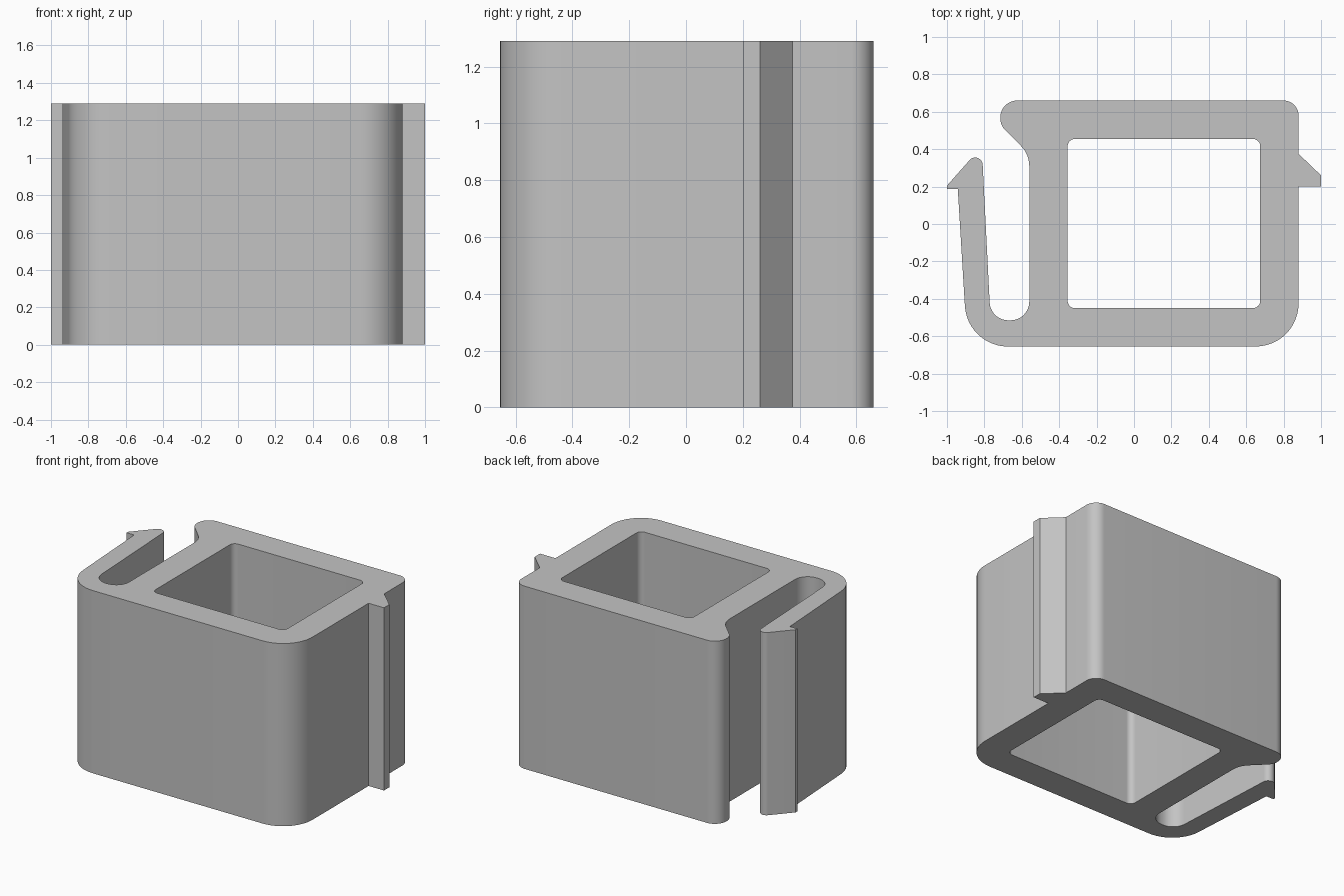
import bpy
from math import pi, radians, tan, sin
from mathutils import Vector

cube = bpy.data.objects.get("Cube")
if cube:
    bpy.data.objects.remove(cube, do_unlink=True)

HEIGHT = 1.29


def rounded(corners):
    """Turn (x, y, radius) corners into a loop with true circular fillets."""
    pts = []
    for i, (x, y, r) in enumerate(corners):
        p = Vector((x, y))
        if r == 0:
            pts.append(p)
            continue
        a = (Vector(corners[i - 1][:2]) - p).normalized()
        b = (Vector(corners[(i + 1) % len(corners)][:2]) - p).normalized()
        half = a.angle(b) / 2
        centre = p + (a + b).normalized() * (r / sin(half))
        start = p + a * (r / tan(half)) - centre
        end = p + b * (r / tan(half)) - centre
        sweep = pi - 2 * half
        steps = max(4, round(sweep / radians(7.5)))
        for k in range(steps + 1):
            t = k / steps
            pts.append(centre + (start * sin((1 - t) * sweep)
                                 + end * sin(t * sweep)) / sin(sweep))
    return pts


# Outer outline: body, right barb, top lip, slot, spring arm with hook
outline = [
    (0.88, -0.655, 0.23),
    (0.88, 0.20, 0), (1.0, 0.20, 0), (1.0, 0.26, 0), (0.88, 0.375, 0),
    (0.88, 0.66, 0.08), (-0.715, 0.66, 0.09),
    (-0.715, 0.528, 0.09), (-0.56, 0.373, 0.15),
    (-0.56, -0.515, 0.1), (-0.767, -0.515, 0.1),
    (-0.814, 0.415, 0.04),
    (-1.0, 0.205, 0), (-1.0, 0.187, 0), (-0.942, 0.187, 0),
    (-0.891, -0.655, 0.23),
]
# Rectangular opening through the body
opening = [(-0.355, -0.45, 0.04), (0.675, -0.45, 0.04),
           (0.675, 0.455, 0.04), (-0.355, 0.455, 0.04)]

# Extrude the filled profile
curve = bpy.data.curves.new("clip_profile", "CURVE")
curve.dimensions = "2D"
curve.fill_mode = "BOTH"
curve.extrude = HEIGHT / 2
for loop in (outline, opening):
    pts = rounded(loop)
    spline = curve.splines.new("POLY")
    spline.points.add(len(pts) - 1)
    for point, p in zip(spline.points, pts):
        point.co = (p.x, p.y, 0, 1)
    spline.use_cyclic_u = True

clip = bpy.data.objects.new("clip_body", curve)
bpy.context.collection.objects.link(clip)
bpy.ops.object.select_all(action="DESELECT")
bpy.context.view_layer.objects.active = clip
clip.select_set(True)
bpy.ops.object.convert(target="MESH")
clip = bpy.context.object

# Stand on the ground, weld the caps and smooth the fillets
for v in clip.data.vertices:
    v.co.z += HEIGHT / 2
bpy.ops.object.mode_set(mode="EDIT")
bpy.ops.mesh.select_all(action="SELECT")
bpy.ops.mesh.remove_doubles(threshold=0.0005)
bpy.ops.mesh.normals_make_consistent(inside=False)
bpy.ops.object.mode_set(mode="OBJECT")
bpy.ops.object.shade_smooth_by_angle(angle=radians(25))

# Plain grey plastic
grey = bpy.data.materials.new("grey_plastic")
grey.use_nodes = True
colour = (0.55, 0.55, 0.55, 1)
grey.diffuse_color = colour
grey.node_tree.nodes["Principled BSDF"].inputs["Base Color"].default_value = colour
clip.data.materials.clear()
clip.data.materials.append(grey)
